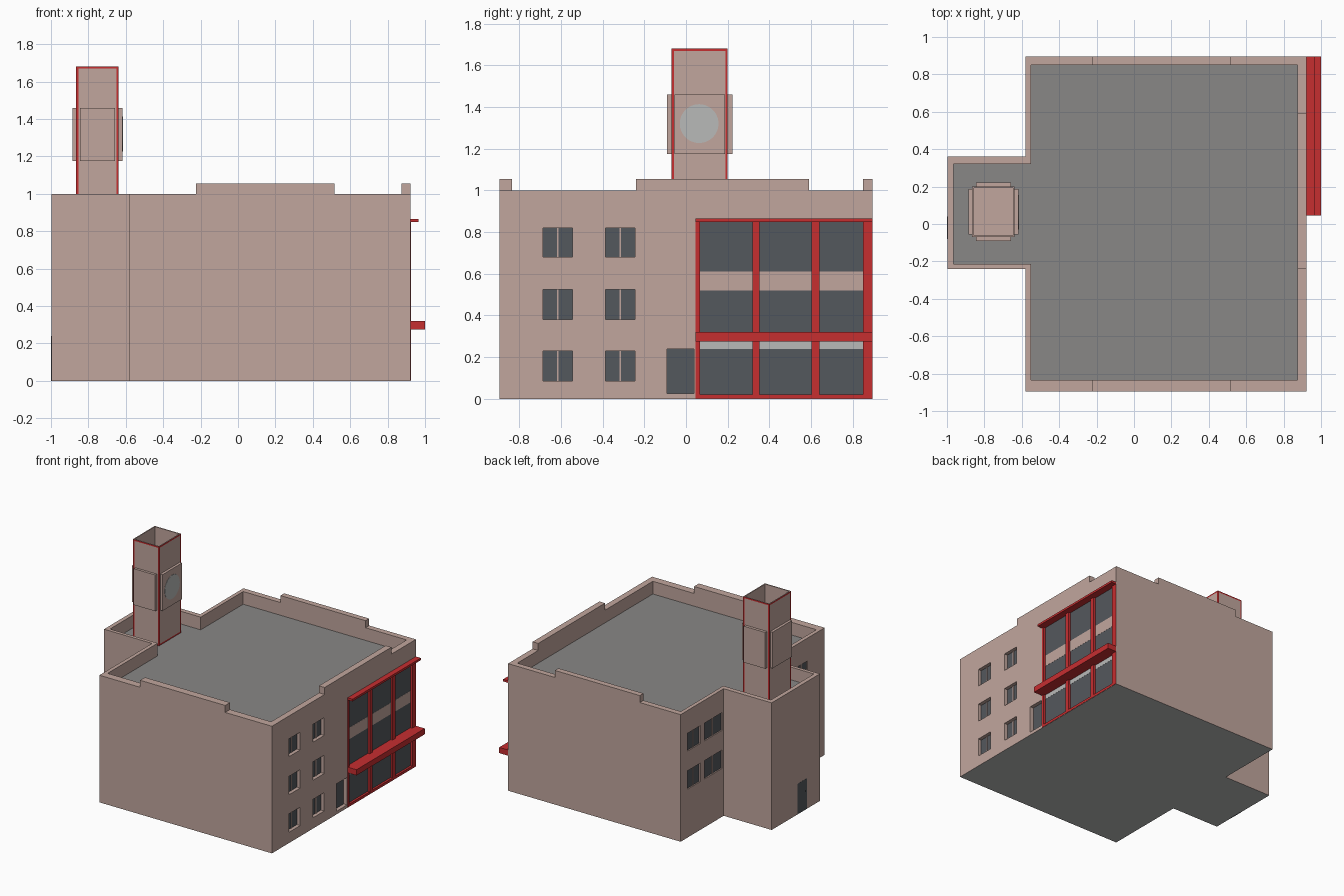
import bpy, bmesh, math
from mathutils import Matrix, Vector

if "Cube" in bpy.data.objects:
    bpy.data.objects.remove(bpy.data.objects["Cube"])


def material(name, r, g, b):
    lin = [(c / 255 / 12.92) if c < 10 else ((c / 255 + 0.055) / 1.055) ** 2.4 for c in (r, g, b)]
    m = bpy.data.materials.new(name)
    m.diffuse_color = (*lin, 1)
    m.use_nodes = True
    m.node_tree.nodes["Principled BSDF"].inputs["Base Color"].default_value = m.diffuse_color
    return m


WALL = material("dusty_brick", 193, 166, 157)
ROOF = material("roof_grey", 136, 135, 134)
RED = material("red_trim", 198, 46, 48)
GLASS = material("dark_glass", 84, 88, 93)
PALE = material("pale_grey", 185, 186, 185)
DARK = material("dark_frame", 45, 48, 50)


def finish(name, bm, *mats):
    me = bpy.data.meshes.new(name)
    bm.to_mesh(me)
    bm.free()
    for m in mats:
        me.materials.append(m)
    ob = bpy.data.objects.new(name, me)
    bpy.context.collection.objects.link(ob)
    return ob


def add_box(bm, x0, x1, y0, y1, z0, z1):
    size = Matrix.Diagonal((x1 - x0, y1 - y0, z1 - z0, 1))
    mid = Matrix.Translation(((x0 + x1) / 2, (y0 + y1) / 2, (z0 + z1) / 2))
    return bmesh.ops.create_cube(bm, size=1, matrix=mid @ size)


def boxes(name, mat, items):
    bm = bmesh.new()
    for b in items:
        add_box(bm, *b)
    return finish(name, bm, mat)


# Body: T-shaped footprint with parapet rim and sunken roof
WX = 0.922
outer = [(-0.58, -0.895), (WX, -0.895), (WX, 0.895), (-0.58, 0.895),
         (-0.58, 0.36), (-0.998, 0.36), (-0.998, -0.24), (-0.58, -0.24)]
inner = [(-0.55, -0.835), (0.873, -0.835), (0.873, 0.85), (-0.55, 0.85),
         (-0.55, 0.322), (-0.965, 0.322), (-0.965, -0.213), (-0.55, -0.213)]
ROOF_Z = 0.90
bm = bmesh.new()
rings = [[bm.verts.new((x, y, z)) for x, y in pts]
         for pts, z in ((outer, 0), (outer, 1), (inner, 1), (inner, ROOF_Z))]
n = len(outer)
for a, b in zip(rings, rings[1:]):
    for i in range(n):
        j = (i + 1) % n
        bm.faces.new((a[i], a[j], b[j], b[i]))
bm.faces.new(rings[0][::-1]).material_index = 2
bm.faces.new(rings[3]).material_index = 1
body = finish("building_body", bm, WALL, ROOF, PALE)

# Window openings: (y0, y1, z0, z1)
ROWS = [(0.085, 0.23), (0.38, 0.525), (0.68, 0.82)]
COLS = [(-0.685, -0.545), (-0.385, -0.245)]
right = [(*c, *r) for c in COLS for r in ROWS]
left = [(*c, *r) for c in COLS + [(0.38, 0.60), (0.65, 0.81)] for r in ROWS[1:]]

# Cut the recesses out of the walls
cuts = [(0.89, 0.96, *w) for w in right]
cuts += [(-0.62, -0.565, *w) for w in left]
cuts += [(0.89, 0.96, -0.09, 0.038, 0.025, 0.24),
         (0.90, 0.96, 0.06, 0.86, 0.015, 0.855)]
cutter = boxes("opening_cutter", WALL, cuts)
cutter.hide_render = True
mod = body.modifiers.new("openings", 'BOOLEAN')
mod.operation, mod.solver, mod.object = 'DIFFERENCE', 'EXACT', cutter
bpy.context.view_layer.objects.active = body
bpy.ops.object.modifier_apply(modifier=mod.name)
bpy.data.objects.remove(cutter)

# Window panes and centre bars
panes, bars = [], []
for x, wins in ((0.891, right), (-0.567, left)):
    for y0, y1, z0, z1 in wins:
        ym = (y0 + y1) / 2
        panes.append((x - 0.003, x + 0.003, y0, y1, z0, z1))
        bars.append((x - 0.008, x + 0.008, ym - 0.004, ym + 0.004, z0, z1))
boxes("window_panes", GLASS, panes)
boxes("window_bars", WALL, bars)

# Doors and handle
boxes("side_door", GLASS, [(0.886, 0.893, -0.09, 0.038, 0.025, 0.24)])
boxes("rear_door", GLASS, [(-0.9988, -0.99, -0.08, 0.04, 0.0, 0.24)])
boxes("door_handle", DARK, [(-1.0, -0.995, -0.062, -0.05, 0.14, 0.155)])

# Glazed shopfront: glass, spandrel band and sign strip
bays = [(0.065, 0.32), (0.35, 0.605), (0.635, 0.85)]
boxes("shopfront_glass", GLASS, [(0.895, 0.908, *b, *z) for b in bays
                                 for z in ((0.02, 0.24), (0.30, 0.52), (0.61, 0.85))])
boxes("spandrel_band", WALL, [(0.895, 0.909, *b, 0.52, 0.61) for b in bays])
boxes("sign_strip", PALE, [(0.895, 0.909, *b, 0.24, 0.30) for b in bays])

# Red shopfront frame, canopy and cornice
posts = [(0.045, 0.067), (0.318, 0.352), (0.603, 0.64), (0.848, 0.8945)]
boxes("shopfront_posts", RED, [(0.897, 0.9245, *p, 0.002, 0.855) for p in posts])
boxes("shopfront_sill", RED, [(0.897, 0.924, 0.046, 0.894, 0.002, 0.022)])
boxes("shopfront_cornice", RED, [(0.897, 0.965, 0.045, 0.8945, 0.848, 0.865)])
boxes("shopfront_canopy", RED, [(0.897, 1.0, 0.045, 0.8945, 0.275, 0.32)])

# Raised parapet sections
boxes("raised_parapets", WALL, [(-0.225, 0.515, -0.895, -0.835, 1.0, 1.055),
                                (-0.225, 0.515, 0.85, 0.895, 1.0, 1.055),
                                (0.873, WX, -0.24, 0.59, 1.0, 1.055)])

# Tower: red-edged faces, hollow top
bm = bmesh.new()
add_box(bm, -0.865, -0.638, -0.07, 0.20, ROOF_Z, 1.68)
bm.normal_update()
sides = [f for f in bm.faces if abs(f.normal.z) < 0.5]
top = [f for f in bm.faces if f.normal.z > 0.5]
for f in bmesh.ops.inset_individual(bm, faces=sides, thickness=0.016)["faces"]:
    f.material_index = 1
for f in sides:
    f.material_index = 0
bmesh.ops.inset_individual(bm, faces=top, thickness=0.012)
bmesh.ops.inset_individual(bm, faces=top, thickness=0.0005, depth=-0.65)
finish("tower", bm, WALL, RED)

# Clock panels on the four tower sides
boxes("clock_panels", WALL, [(-0.885, -0.865, -0.055, 0.187, 1.175, 1.46),
                             (-0.638, -0.618, -0.055, 0.187, 1.175, 1.46),
                             (-0.845, -0.658, -0.09, -0.07, 1.175, 1.46),
                             (-0.845, -0.658, 0.20, 0.222, 1.175, 1.46)])

# Clock face
bm = bmesh.new()
bmesh.ops.create_cone(bm, cap_ends=True, segments=48, radius1=0.093, radius2=0.093, depth=0.004,
                      matrix=Matrix.Translation((-0.618, 0.063, 1.32)) @ Matrix.Rotation(math.pi / 2, 4, 'Y'))
finish("clock_face", bm, PALE)
